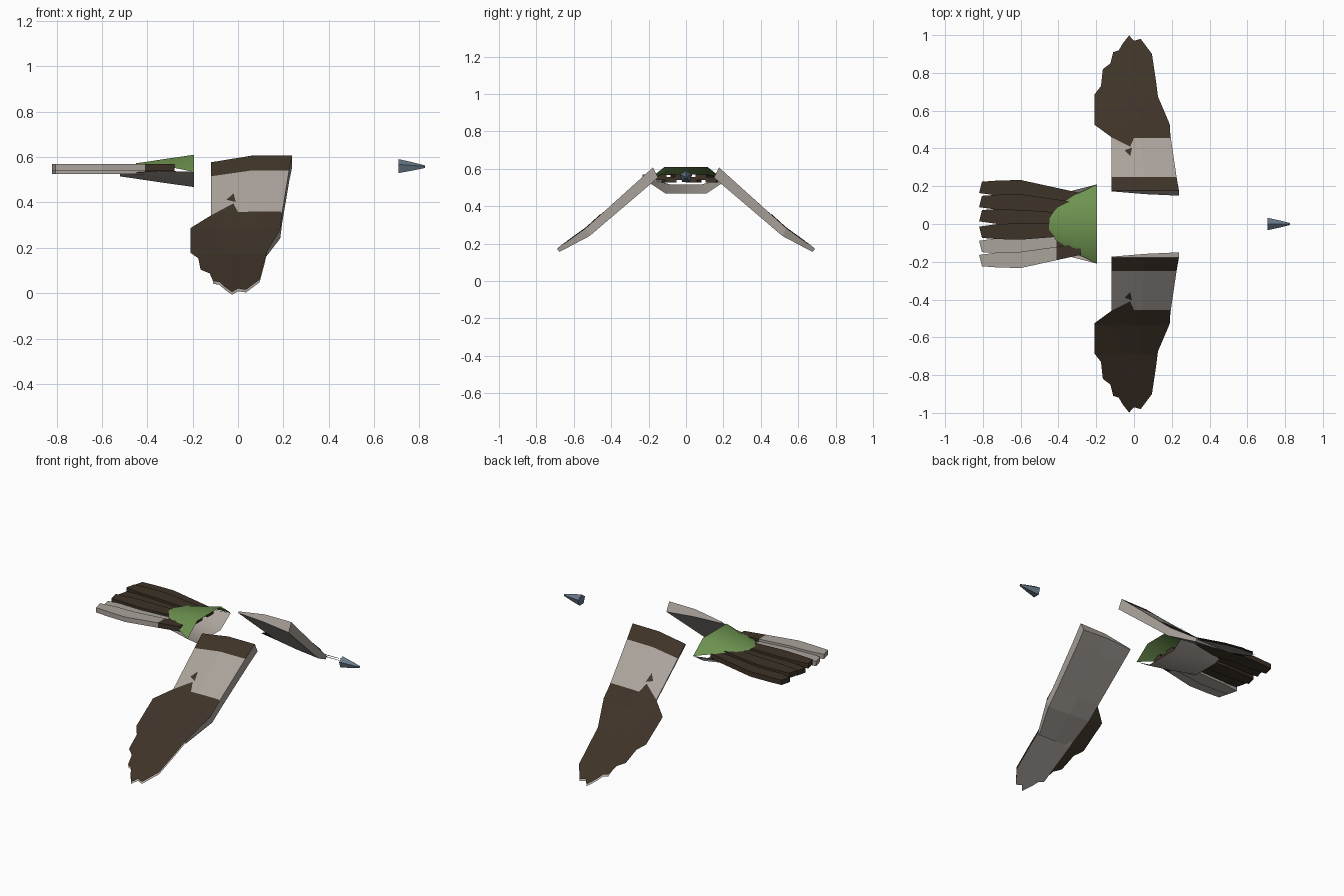
import bpy, bmesh, math
from mathutils import Vector

if "Cube" in bpy.data.objects:
    bpy.data.objects.remove(bpy.data.objects["Cube"])


def material(name, rgb):
    m = bpy.data.materials.new(name)
    m.use_nodes = True
    m.diffuse_color = (*rgb, 1)
    bsdf = m.node_tree.nodes["Principled BSDF"]
    bsdf.inputs["Base Color"].default_value = (*rgb, 1)
    bsdf.inputs["Roughness"].default_value = 0.8
    return m


CREAM = material("warm grey cream", (0.41, 0.37, 0.335))
BROWN = material("dark brown", (0.048, 0.033, 0.021))
GREEN = material("leaf green", (0.155, 0.29, 0.08))
BLUE = material("slate blue", (0.14, 0.19, 0.25))


def finish(bm, name, mats, mirror=False, smooth=False):
    me = bpy.data.meshes.new(name)
    bm.to_mesh(me)
    bm.free()
    ob = bpy.data.objects.new(name, me)
    bpy.context.collection.objects.link(ob)
    for m in mats:
        me.materials.append(m)
    if mirror:
        mod = ob.modifiers.new("Mirror", "MIRROR")
        mod.use_axis = (False, True, False)
        mod.use_mirror_merge = False
    if smooth:
        for p in me.polygons:
            p.use_smooth = True
    return ob


def loft(bm, rings, closed=True, caps=True):
    """Skin rows of points; returns the faces, one list per span."""
    rows = [[bm.verts.new(p) for p in r] for r in rings]
    n = len(rows[0])
    spans = []
    for a, b in zip(rows, rows[1:]):
        spans.append([bm.faces.new((a[i], a[(i + 1) % n], b[(i + 1) % n], b[i]))
                      for i in range(n if closed else n - 1)])
    if caps:
        bm.faces.new(rows[0][::-1])
        bm.faces.new(rows[-1])
    bmesh.ops.recalc_face_normals(bm, faces=bm.faces[:])
    return spans


def cut(bm, co, no):
    geom = bm.verts[:] + bm.edges[:] + bm.faces[:]
    bmesh.ops.bisect_plane(bm, geom=geom, plane_co=co, plane_no=no, dist=1e-5)


# Wing surface: drooping span line with a cambered trailing edge
SPAN = [(0.177, 0.607), (0.536, 0.283), (0.69, 0.172), (1.0, 0.0)]


def wing_z(x, y):
    k = next((i for i in range(2) if y < SPAN[i + 1][0]), 2)
    (y0, z0), (y1, z1) = SPAN[k], SPAN[k + 1]
    camber = 0.03 * min(1, max(0, (0.1 - x) / 0.22)) ** 2
    fade = min(1, max(0, 1 - (y - 0.18) / 0.5))
    return z0 + (z1 - z0) * (y - y0) / (y1 - y0) - camber * fade


# Inner wing: thick leading edge, thin trailing edge
def wing_section(y, rear, front, dy, dz):
    xs = [front, front * 0.5 + rear * 0.5, rear]
    top = [Vector((x, y, wing_z(x, y))) for x in xs]
    drop = Vector((0, -dy, -dz))
    return top + [top[2] + drop * 0.15, top[1] + drop * 0.7, top[0] + drop]


bm = bmesh.new()
stations = [(0.177, -0.12, 0.238, 0.027, 0.054), (0.25, -0.12, 0.225, 0.026, 0.052),
            (0.455, -0.12, 0.195, 0.022, 0.045), (0.536, -0.12, 0.186, 0.021, 0.042),
            (0.69, -0.11, 0.12, 0.014, 0.016)]
spans = loft(bm, [wing_section(*s) for s in stations])
for k, faces in enumerate(spans):
    if k != 1:
        for f in faces[:2]:
            f.material_index = 1
finish(bm, "inner_wings", [CREAM, BROWN], mirror=True)


# Feather sheets that follow the wing surface
def wing_sheet(name, outline, offset, mat):
    bm = bmesh.new()
    bm.faces.new([bm.verts.new((x, y, 0)) for x, y in outline])
    for y, z in SPAN[1:3]:
        cut(bm, (0, y, 0), (0, 1, 0))
    for x in (-0.12, -0.05, 0.03, 0.1):
        cut(bm, (x, 0, 0), (1, 0, 0))
    bmesh.ops.triangulate(bm, faces=bm.faces[:])
    for v in bm.verts:
        v.co.z = wing_z(v.co.x, v.co.y) + offset
    bmesh.ops.recalc_face_normals(bm, faces=bm.faces[:])
    if sum(f.normal.z for f in bm.faces) * (1 if offset > 0 else -1) < 0:
        bmesh.ops.reverse_faces(bm, faces=bm.faces[:])
    finish(bm, name, [mat], mirror=True)


tip = [(-0.11, 0.91), (-0.08, 0.92), (-0.06, 0.955), (-0.026, 0.998), (0, 0.97),
       (0.035, 0.98), (0.095, 0.9), (0.116, 0.76), (0.13, 0.65)]
rear = [(-0.02, 0.41), (-0.12, 0.46), (-0.21, 0.526), (-0.21, 0.685), (-0.175, 0.73),
        (-0.165, 0.82), (-0.125, 0.85)]
wing_sheet("flight_feathers",
           [(0.19, 0.455), (0.0, 0.455)] + rear + tip + [(0.19, 0.526)], 0.004, BROWN)
wing_sheet("under_feathers", [(-0.11, 0.66)] + tip, -0.008, CREAM)
wing_sheet("wing_spots", [(-0.05, 0.39), (-0.01, 0.405), (-0.02, 0.36)], 0.005, BROWN)

# Rump: green back over a pale belly, open at the front
def shell(name, rows, mat):
    bm = bmesh.new()
    rings = []
    for x, side, side_z, flat, flat_z in rows:
        rings.append([(x, -side, side_z), (x, -flat, flat_z),
                      (x, flat, flat_z), (x, side, side_z)])
    loft(bm, rings, closed=False, caps=False)
    middle = sum(r[4] - r[2] for r in rows)
    if sum(f.normal.z for f in bm.faces) * middle < 0:
        bmesh.ops.reverse_faces(bm, faces=bm.faces[:])
    finish(bm, name, [mat], smooth=True)


shell("rump_back", [(-0.195, 0.21, 0.535, 0.115, 0.61), (-0.32, 0.15, 0.56, 0.08, 0.592),
                    (-0.41, 0.09, 0.568, 0.05, 0.578), (-0.45, 0.03, 0.57, 0.015, 0.573)],
      GREEN)
shell("rump_belly", [(-0.195, 0.21, 0.535, 0.11, 0.468), (-0.35, 0.17, 0.54, 0.1, 0.49),
                     (-0.52, 0.12, 0.527, 0.08, 0.515)], CREAM)

# Tail feathers, fanned and stacked in two layers
for i, centre in enumerate((0.19, 0.115, 0.04, -0.04, -0.115, -0.19)):
    bm = bmesh.new()
    side = 1 if centre > 0 else -1
    z = 0.555 if i % 2 else 0.541
    profile = [(-0.28, 0.03), (-0.6, 0.043), (-0.72, 0.04), (-0.805, 0.034),
               (-0.82, -0.026), (-0.72, -0.04), (-0.6, -0.043), (-0.28, -0.03)]
    verts = []
    for x, w in profile:
        spread = 0.7 + 0.3 * min(1, (-0.28 - x) / 0.32)
        verts.append(bm.verts.new((x, centre * spread + side * w, z - 0.015)))
    face = bm.faces.new(verts)
    ext = bmesh.ops.extrude_face_region(bm, geom=[face])
    moved = [g for g in ext["geom"] if isinstance(g, bmesh.types.BMVert)]
    bmesh.ops.translate(bm, verts=moved, vec=(0, 0, 0.03))
    bmesh.ops.recalc_face_normals(bm, faces=bm.faces[:])
    cut(bm, (-0.41, 0, 0), (1, 0, 0))
    for f in bm.faces:
        pale = i > 3 and f.calc_center_median().x < -0.41
        f.material_index = 0 if pale else 1
    finish(bm, f"tail_feather_{i + 1}", [CREAM, BROWN])

# Beak: five-sided blunt cone
bm = bmesh.new()
rings = []
for x, r in ((0.708, 0.034), (0.775, 0.019), (0.825, 0.006)):
    ring = [math.radians(90 + 72 * k) for k in range(5)]
    rings.append([(x, r * math.cos(a), 0.557 + r * math.sin(a)) for a in ring])
loft(bm, rings)
finish(bm, "beak", [BLUE])
